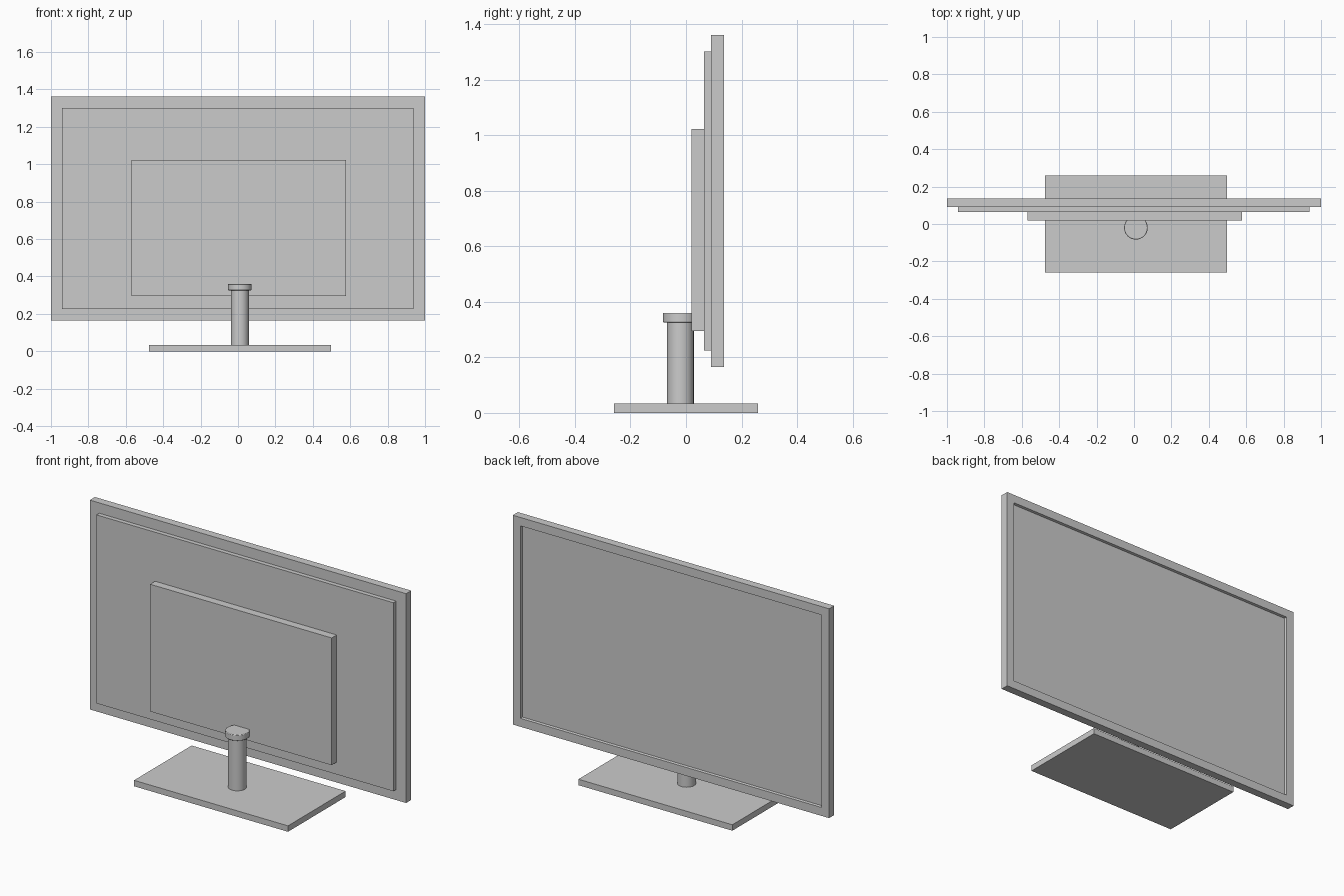
import bpy, bmesh

if "Cube" in bpy.data.objects:
    bpy.data.objects.remove(bpy.data.objects["Cube"])


def box(name, x, y, z):
    """Box from (min, max) ranges on each axis."""
    bm = bmesh.new()
    bmesh.ops.create_cube(bm, size=1)
    for v in bm.verts:
        for i, (lo, hi) in enumerate((x, y, z)):
            v.co[i] = hi if v.co[i] > 0 else lo
    return finish(name, bm)


def finish(name, bm):
    mesh = bpy.data.meshes.new(name)
    bm.to_mesh(mesh)
    bm.free()
    ob = bpy.data.objects.new(name, mesh)
    bpy.context.collection.objects.link(ob)
    return ob


def cylinder(name, r, z0, z1, bevel=0):
    bpy.ops.mesh.primitive_cylinder_add(
        vertices=48, radius=r, depth=z1 - z0, location=(0.01, -0.02, (z0 + z1) / 2))
    ob = bpy.context.object
    ob.name = name
    if bevel:
        mod = ob.modifiers.new("edge", 'BEVEL')
        mod.width, mod.segments = bevel, 2
    bpy.ops.object.shade_smooth_by_angle()
    return ob


# Stand: flat foot, round post and cap
box("stand_base", (-0.475, 0.498), (-0.26, 0.26), (0, 0.034))
cylinder("stand_post", 0.048, 0, 0.33)
cylinder("stand_cap", 0.063, 0.326, 0.36, 0.003)

# Stepped rear housing
box("rear_housing", (-0.57, 0.578), (0.02, 0.066), (0.295, 1.022))
box("rear_plate", (-0.94, 0.937), (0.065, 0.092), (0.225, 1.302))

# Display panel with bezel and recessed screen on the +y side
panel = box("display_panel", (-1, 1), (0.09, 0.136), (0.165, 1.361))
bm = bmesh.new()
bm.from_mesh(panel.data)
bm.normal_update()
face = max(bm.faces, key=lambda f: f.calc_center_median().y)
bmesh.ops.inset_region(bm, faces=[face], thickness=0.068)
bmesh.ops.inset_region(bm, faces=[face], thickness=0.004, depth=-0.014)
bm.to_mesh(panel.data)
bm.free()
